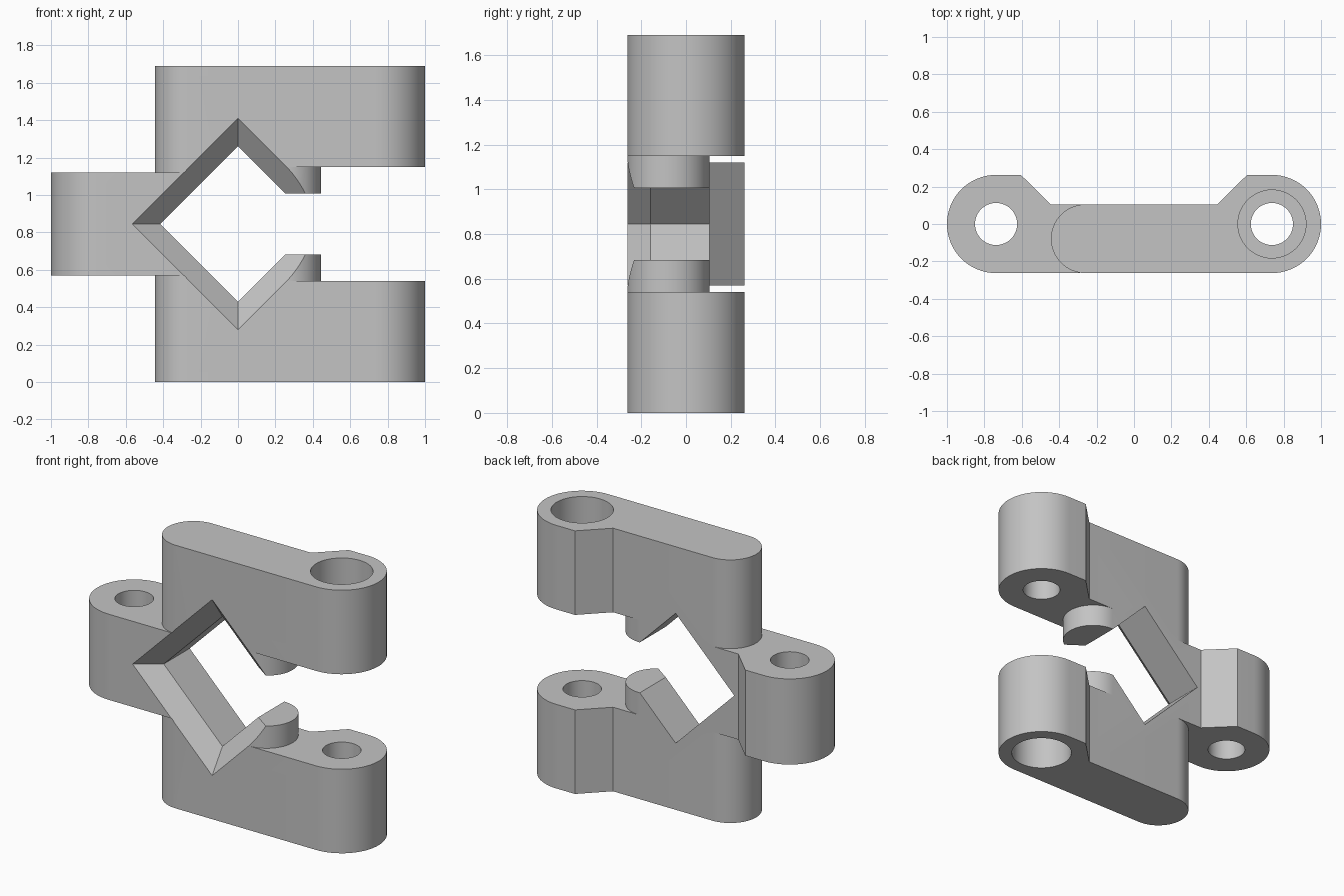
import bpy, bmesh
from math import cos, sin, radians

old = bpy.data.objects.get("Cube")
if old:
    bpy.data.objects.remove(old, do_unlink=True)

HEIGHT = 1.69
MID = HEIGHT / 2
ARM = 0.54                      # height of each arm
FRONT, BACK = -0.2625, 0.105    # faces of the thin plate
LUG_R, LUG_X = 0.2625, 0.7375
END_R = (BACK - FRONT) / 2
END_Y = (BACK + FRONT) / 2
END_X = 0.26

grey = bpy.data.materials.new("plain grey")
grey.use_nodes = True
grey.diffuse_color = (0.55, 0.55, 0.55, 1)
grey.node_tree.nodes["Principled BSDF"].inputs["Base Color"].default_value = (0.55, 0.55, 0.55, 1)


def arc(cx, cy, r, start, end, steps=32):
    angles = [radians(start + (end - start) * i / steps) for i in range(steps + 1)]
    return [(cx + r * cos(a), cy + r * sin(a)) for a in angles]


def loft(name, rings):
    """Closed solid through rings that have equal point counts."""
    bm = bmesh.new()
    loops = [[bm.verts.new(p) for p in ring] for ring in rings]
    n = len(loops[0])
    for a, b in zip(loops, loops[1:]):
        for i in range(n):
            j = (i + 1) % n
            bm.faces.new((a[i], a[j], b[j], b[i]))
    bm.faces.new(loops[0])
    bm.faces.new(loops[-1])
    bmesh.ops.recalc_face_normals(bm, faces=bm.faces)
    mesh = bpy.data.meshes.new(name)
    bm.to_mesh(mesh)
    bm.free()
    obj = bpy.data.objects.new(name, mesh)
    bpy.context.collection.objects.link(obj)
    mesh.materials.append(grey)
    return obj


def prism(name, outline, z0, z1):
    return loft(name, [[(x, y, z) for x, y in outline] for z in (z0, z1)])


def cylinder(name, x, r, z0, z1):
    return prism(name, arc(x, 0, r, 0, 360, 64)[:-1], z0, z1)


def combine(target, tool, operation):
    mod = target.modifiers.new(operation.title(), 'BOOLEAN')
    mod.operation = operation
    mod.solver = 'EXACT'
    mod.object = tool
    bpy.context.view_layer.objects.active = target
    bpy.ops.object.modifier_apply(modifier=mod.name)
    bpy.data.objects.remove(tool, do_unlink=True)


# Shared outlines seen from above
left_end = arc(-END_X, END_Y, END_R, 90, 270)
right_end = arc(END_X, END_Y, END_R, -90, 90)
lug = arc(LUG_X, 0, LUG_R, -90, 90) + [(0.605, LUG_R), (0.445, BACK)]

# Plate core, two arms and the side lug
body = prism("clamp_body", left_end + right_end, ARM, HEIGHT - ARM)
combine(body, prism("lower_arm", left_end + lug, 0, ARM), 'UNION')
combine(body, prism("upper_arm", left_end + lug, HEIGHT - ARM, HEIGHT), 'UNION')
side = [(-x, y) for x, y in [(END_X, FRONT)] + lug + [(END_X, BACK)]]
combine(body, prism("side_lug", side, MID - 0.275, MID + 0.275), 'UNION')

# Diamond window with a bevelled front rim
diamond = [[(d * sx, y, MID + d * sz) for sx, sz in ((1, 0), (0, 1), (-1, 0), (0, -1))]
           for y, d in ((FRONT - 0.1, 0.707), (-0.158, 0.417), (0.5, 0.417))]
combine(body, loft("window_cutter", diamond), 'DIFFERENCE')

# Slot opening the window to the right
slot = [(0.1, -0.5), (0.6, -0.5), (0.6, 0.5), (0.1, 0.5)]
combine(body, prism("slot_cutter", slot, MID - 0.162, MID + 0.162), 'DIFFERENCE')

# Bolt holes and counterbores
for x in (-LUG_X, LUG_X):
    combine(body, cylinder("bolt_hole", x, 0.1125, -0.1, HEIGHT + 0.1), 'DIFFERENCE')
for z0, z1 in ((-0.1, 0.25), (HEIGHT - 0.25, HEIGHT + 0.1)):
    combine(body, cylinder("counterbore", LUG_X, 0.182, z0, z1), 'DIFFERENCE')

# Tidy flat faces, then smooth the round ones
bm = bmesh.new()
bm.from_mesh(body.data)
bmesh.ops.remove_doubles(bm, verts=bm.verts, dist=0.0002)
bmesh.ops.recalc_face_normals(bm, faces=bm.faces)
bm.to_mesh(body.data)
bm.free()
bpy.ops.object.select_all(action='DESELECT')
body.select_set(True)
bpy.context.view_layer.objects.active = body
bpy.ops.object.shade_smooth_by_angle(angle=radians(25))
